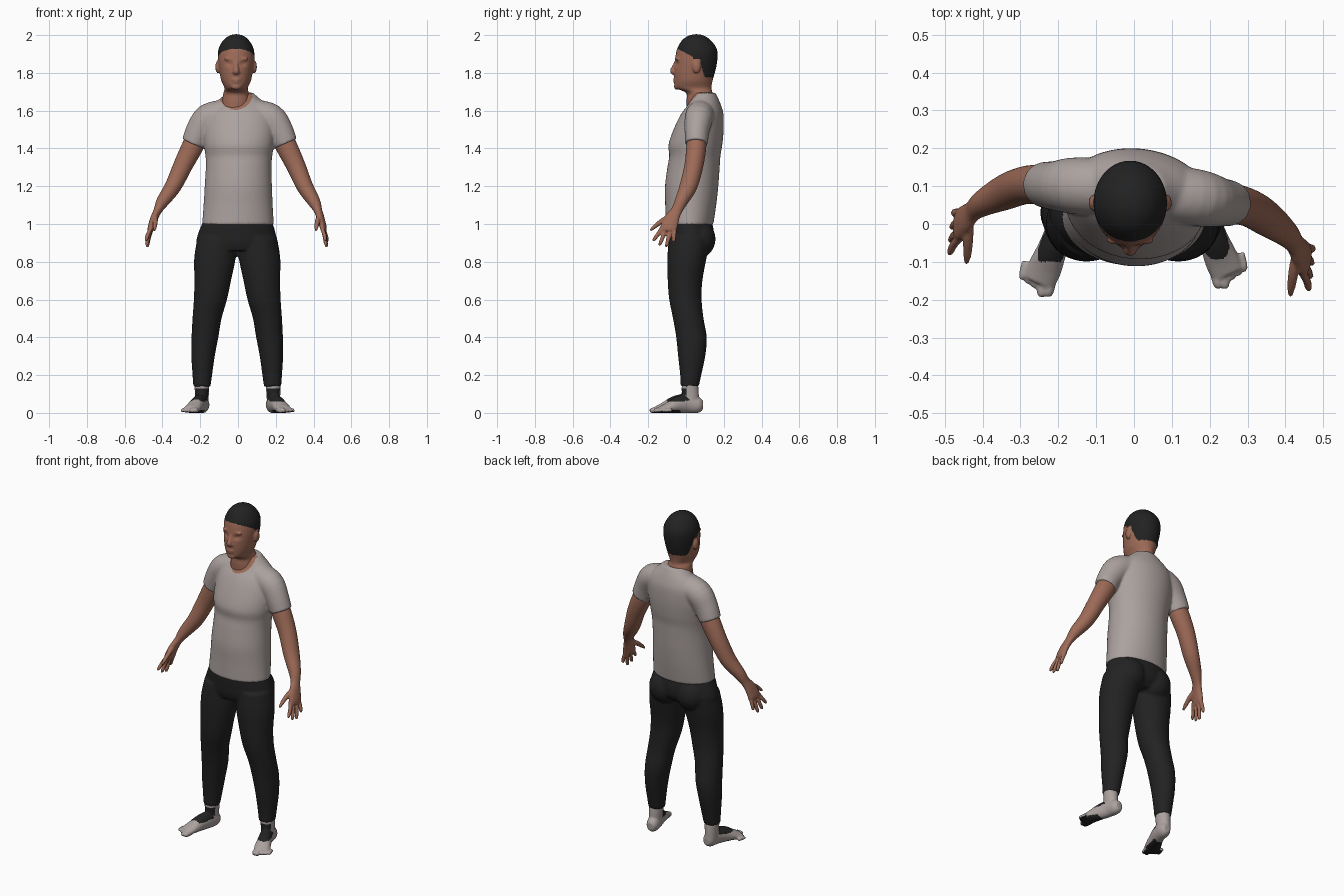
import bpy, bmesh, math
from mathutils import Vector, Matrix

cube = bpy.data.objects.get("Cube")
if cube:
    bpy.data.objects.remove(cube, do_unlink=True)


def material(name, rgb):
    m = bpy.data.materials.new(name)
    m.use_nodes = True
    m.diffuse_color = (*rgb, 1)
    bsdf = m.node_tree.nodes["Principled BSDF"]
    bsdf.inputs["Base Color"].default_value = (*rgb, 1)
    bsdf.inputs["Roughness"].default_value = 0.8
    return m


SKIN = material("warm brown skin", (.34, .145, .095))
CLOTH = material("pale grey cloth", (.41, .36, .345))
BLACK = material("soft black", (.016, .016, .016))

Y, Z = Vector((0, 1, 0)), Vector((0, 0, 1))
SIDES = ((1, "left"), (-1, "right"))


def smooth_rows(rows, steps=4):
    """Catmull-Rom through rows of x, y, z, width radius, depth radius."""
    out = []
    for i in range(len(rows) - 1):
        p0, p1 = rows[max(i - 1, 0)], rows[i]
        p2, p3 = rows[i + 1], rows[min(i + 2, len(rows) - 1)]
        for k in range(steps):
            t = k / steps
            out.append([b + t / 2 * (c - a + t * (2*a - 5*b + 4*c - d + t * (3*b - a - 3*c + d)))
                        for a, b, c, d in zip(p0, p1, p2, p3)])
    return out + [list(rows[-1])]


def tube(bm, rows, side=1, shift=(0, 0), ref=Y, flat=False, n=28):
    """Closed elliptical loft along a path; side -1 mirrors it in x."""
    rows = smooth_rows([(r[0] * side + shift[0], r[1] + shift[1], *r[2:]) for r in rows])
    centres = [Vector(r[:3]) for r in rows]
    rings = []
    for i, row in enumerate(rows):
        t = Z if flat else (centres[min(i + 1, len(rows) - 1)] - centres[max(i - 1, 0)]).normalized()
        v = (ref - t * t.dot(ref)).normalized()
        u = t.cross(v)
        a, b = max(row[3], .002), max(row[4], .002)
        angles = [math.tau * k / n for k in range(n)]
        rings.append([bm.verts.new(centres[i] + u * a * math.cos(q) + v * b * math.sin(q)) for q in angles])
    for lo, hi in zip(rings, rings[1:]):
        for k in range(n):
            bm.faces.new((lo[k], lo[(k + 1) % n], hi[(k + 1) % n], hi[k]))
    bm.faces.new(rings[0])
    bm.faces.new(rings[-1])


def blob(bm, centre, size):
    m = Matrix.Translation(centre) @ Matrix.Diagonal((*size, 1))
    bmesh.ops.create_uvsphere(bm, u_segments=20, v_segments=12, radius=1, matrix=m)


def finish(name, bm, mats, voxel=.007, passes=4, shape=None, rule=None):
    """Fuse overlapping forms, relax the skin, then shape and colour it."""
    bmesh.ops.recalc_face_normals(bm, faces=bm.faces)
    me = bpy.data.meshes.new(name)
    bm.to_mesh(me)
    bm.free()
    ob = bpy.data.objects.new(name, me)
    bpy.context.collection.objects.link(ob)
    fuse = ob.modifiers.new("fuse", 'REMESH')
    fuse.mode, fuse.voxel_size = 'VOXEL', voxel
    relax = ob.modifiers.new("relax", 'SMOOTH')
    relax.factor, relax.iterations = .5, passes
    dg = bpy.context.evaluated_depsgraph_get()
    fused = bpy.data.meshes.new_from_object(ob.evaluated_get(dg))
    ob.modifiers.clear()
    ob.data = fused
    fused.name = name
    fused.materials.clear()
    for m in mats:
        fused.materials.append(m)
    if shape:
        for v in fused.vertices:
            v.co = shape(v.co.copy())
    for p in fused.polygons:
        p.use_smooth = True
        p.material_index = rule(p.center, p.normal) if rule else 0
    return ob


def twist(p):
    """Turn the upper body slightly towards its right."""
    k = min(max((p.z - 1) / .35, 0), 1) if abs(p.x) < .21 else 1
    return Matrix.Rotation(-.1 * k, 3, 'Z') @ p


# Shirt: torso with short sleeves and a scooped neckline
bm = bmesh.new()
tube(bm, [(0, .017, .995, .19, .127), (0, .025, 1.1, .183, .135), (0, .03, 1.2, .178, .141),
          (0, .04, 1.3, .174, .138), (0, .047, 1.36, .177, .135), (0, .05, 1.42, .186, .142),
          (0, .067, 1.5, .19, .132), (0, .086, 1.58, .18, .112), (0, .098, 1.63, .145, .087),
          (0, .1, 1.67, .098, .068), (0, .1, 1.695, .07, .055)], flat=True, n=48)
for s, _ in SIDES:
    tube(bm, [(.08, .09, 1.59, .07, .075), (.165, .085, 1.56, .078, .075), (.213, .08, 1.495, .072, .066),
              (.247, .08, 1.425, .063, .06)], s)


def neckline(c, n):
    inside = ((c.x + .012) / .088) ** 2 + ((c.z - 1.685) / .08) ** 2 < 1
    return int(inside and c.y < .085)


finish("shirt", bm, [CLOTH, SKIN], passes=5, shape=twist, rule=neckline)

# Trousers: pelvis, seat and two legs
bm = bmesh.new()
tube(bm, [(-.003, .017, 1.03, .178, .11), (-.003, .018, 1, .188, .122), (-.006, .023, .95, .205, .125),
          (-.008, .022, .9, .214, .12), (-.008, .01, .86, .2, .095)], flat=True, n=48)
for s, _ in SIDES:
    blob(bm, (s * .09, .065, .92), (.095, .092, .1))
    tube(bm, [(.105, .02, .93, .105, .11), (.118, .005, .82, .11, .104), (.13, -.005, .7, .097, .092),
              (.142, -.003, .6, .088, .086), (.16, .012, .5, .077, .081), (.171, .029, .4, .071, .081),
              (.181, .03, .3, .062, .072), (.185, .025, .2, .052, .056), (.187, .02, .14, .046, .048)],
         s, (-.004, 0), flat=True)
finish("trousers", bm, [BLACK], passes=5)

# Arms with palms, four fingers and a thumb
for s, label in SIDES:
    bm = bmesh.new()
    tube(bm, [(.21, .08, 1.49, .055, .05), (.25, .08, 1.41, .057, .053), (.3, .072, 1.31, .051, .05),
              (.35, .048, 1.2, .044, .047), (.402, .015, 1.12, .034, .035), (.427, -.008, 1.07, .022, .03),
              (.443, -.03, 1.03, .02, .04), (.457, -.045, .985, .018, .045), (.462, -.048, .963, .014, .042)], s)
    for base, tip, low in ((-.08, -.122, .91), (-.06, -.09, .886), (-.035, -.055, .878), (-.014, -.018, .905)):
        tube(bm, [(.452, base, .985, .011, .011), (.468, (base + tip) / 2, (low + .985) / 2, .011, .011),
                  (.476, tip, low + .008, .0095, .0095), (.477, tip, low, .005, .005)], s, n=14)
    tube(bm, [(.437, -.035, 1.04, .015, .018), (.432, -.085, 1.015, .014, .014),
              (.43, -.125, .985, .011, .011), (.43, -.147, .965, .006, .006)], s, ref=Z, n=14)
    finish(label + "_arm", bm, [SKIN], voxel=.005, passes=3, shape=twist)

# Head: neck, skull, nose, lips, brow and ears
MID = -.01
bm = bmesh.new()
tube(bm, [(MID, .075, 1.58, .085, .07), (MID, .073, 1.65, .075, .07), (MID, .07, 1.695, .067, .07),
          (MID, .04, 1.72, .062, .095), (MID, .039, 1.76, .079, .102), (MID, .047, 1.82, .09, .111),
          (MID, .055, 1.88, .097, .112), (MID, .058, 1.93, .092, .104), (MID, .055, 1.975, .066, .074),
          (MID, .055, 1.998, .034, .038), (MID, .055, 2.005, .004, .004)], flat=True, n=40)
tube(bm, [(MID, -.048, 1.865, .009, .01), (MID, -.061, 1.835, .011, .012), (MID, -.07, 1.808, .017, .015),
          (MID, -.062, 1.795, .012, .008)], n=16)
blob(bm, (MID, -.058, 1.764), (.026, .011, .007))
blob(bm, (MID, -.056, 1.752), (.022, .011, .007))
blob(bm, (MID, -.05, 1.727), (.026, .014, .016))
for s, _ in SIDES:
    blob(bm, (MID + s * .034, -.043, 1.874), (.03, .012, .009))
    blob(bm, (MID + s * .014, -.06, 1.802), (.009, .011, .008))
    blob(bm, (MID + s * .096, .056, 1.832), (.014, .022, .034))


def eye_sockets(p):
    """Press shallow sockets under the brow."""
    if p.y < 0:
        d = ((abs(p.x - MID) - .036) / .019) ** 2 + ((p.z - 1.848) / .013) ** 2
        p.y += .008 * math.exp(-d)
    return p


def hairline(c, n):
    ear = abs(c.x - MID) > .094 and c.z < 1.868 and c.y < .083
    if c.y < .04:
        edge = 1.93 - .5 * max(0, c.y + .05)
    elif c.y < .075:
        edge = 1.872
    else:
        edge = max(1.775, 1.86 - 3.5 * (c.y - .075))
    return int(c.z > edge and not ear)


finish("head", bm, [SKIN, BLACK], voxel=.005, passes=3, shape=eye_sockets, rule=hairline)


# Feet: ankle, sole and toes, with a dark instep patch and forefoot pad
def ground(p):
    p.z = max(p.z - .003, 0)
    return p


def foot_colour(c, n):
    instep = .06 < c.z < .13 and -.1 < c.y < .02 and (n.z > .25 or n.y < -.35)
    pad = n.z < -.6 and c.y < -.03 and c.z < .03
    return int(instep or pad)


for s, label in SIDES:
    move = (0, 0) if s > 0 else (-.004, -.022)
    bm = bmesh.new()
    tube(bm, [(.188, .02, .17, .04, .042), (.187, .022, .12, .038, .045), (.188, .025, .05, .034, .045)],
         s, (move[0], 0), flat=True)
    tube(bm, [(.18, .09, .042, .02, .024), (.182, .065, .044, .035, .042), (.192, .01, .052, .037, .05),
              (.21, -.04, .046, .039, .045), (.232, -.095, .03, .045, .028), (.248, -.132, .02, .043, .018)],
         s, move, ref=Z)
    for k in range(5):
        x, y, r = .222 + .017 * k, -.155 + .011 * k - .012 * (k == 1), .015 - .0012 * k
        tube(bm, [(x - .008, y + .035, .018, r, r), (x, y, .016, r, r), (x + .003, y - .014, .013, r * .6, r * .6)],
             s, move, ref=Z, n=14)
    finish(label + "_foot", bm, [CLOTH, BLACK], voxel=.005, passes=3, shape=ground, rule=foot_colour)
